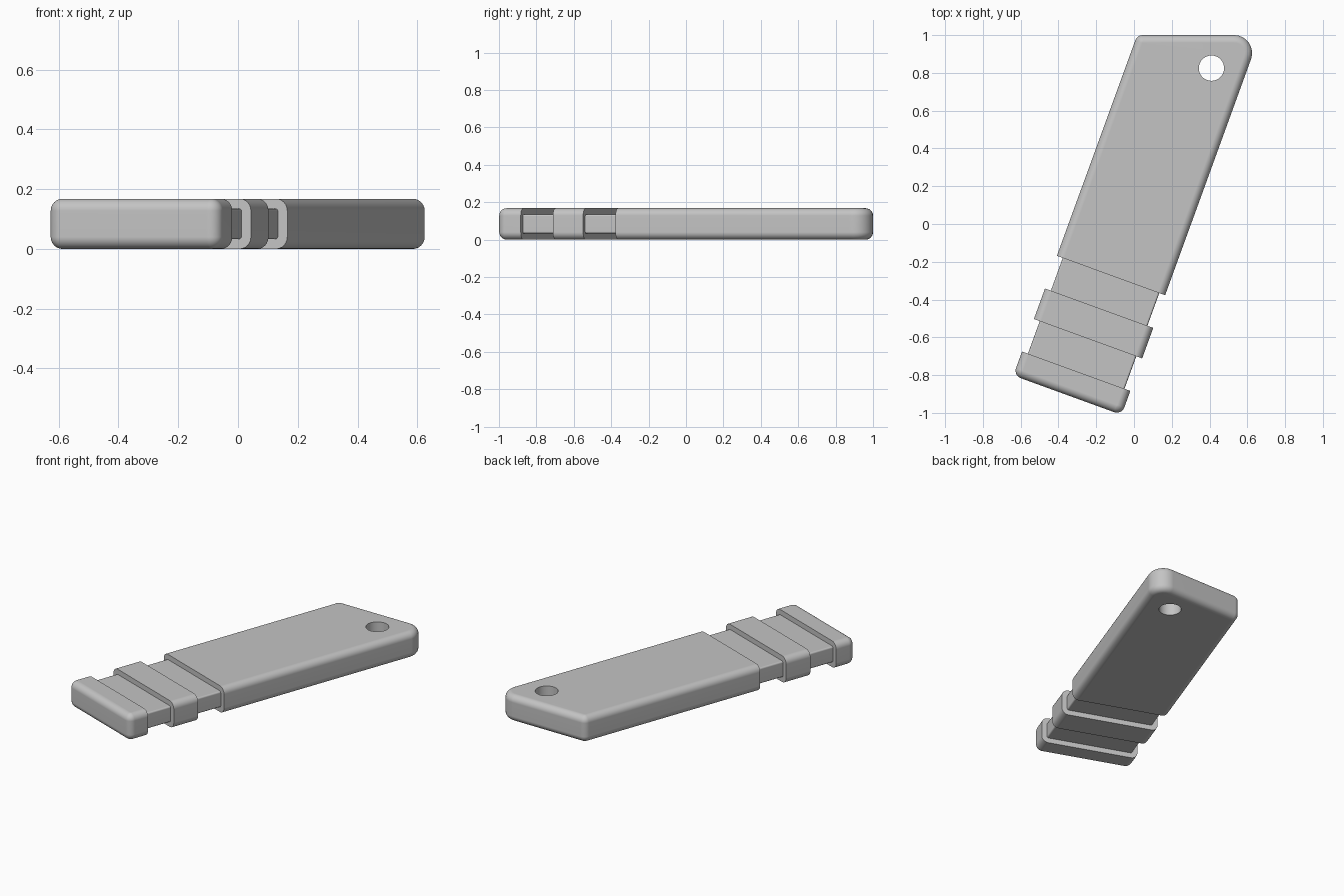
import bpy, bmesh, math
from mathutils import Vector

if "Cube" in bpy.data.objects:
    bpy.data.objects.remove(bpy.data.objects["Cube"], do_unlink=True)

TILT = math.radians(20)
ALONG = Vector((math.sin(TILT), math.cos(TILT), 0))    # length of the bar
ACROSS = Vector((math.cos(TILT), -math.sin(TILT), 0))  # width of the bar
HEIGHT = 0.168

grey = bpy.data.materials.new("light_grey")
grey.use_nodes = True
grey.diffuse_color = (0.55, 0.55, 0.55, 1)
grey.node_tree.nodes["Principled BSDF"].inputs["Base Color"].default_value = (0.55, 0.55, 0.55, 1)


def at(across, along):
    return ACROSS * across + ALONG * along


def rounded_outline(corners, radii, inset, z, steps=8):
    """Counter-clockwise outline with arc corners, shrunk by inset."""
    pts = []
    for i, (c, r) in enumerate(zip(corners, radii)):
        d_in = (c - corners[i - 1]).normalized()
        d_out = (corners[(i + 1) % len(corners)] - c).normalized()
        turn = d_in.angle(d_out)
        centre = c + (d_out - d_in).normalized() * (r / math.cos(turn / 2))
        start = math.atan2(-d_in.x, d_in.y)
        for k in range(steps + 1):
            a = start + turn * k / steps
            pts.append(centre + Vector((math.cos(a), math.sin(a), 0)) * (r - inset))
    return [Vector((p.x, p.y, z)) for p in pts]


def slab(corners, radii, z0, z1, rim, steps=6):
    """Plate with softly rounded top and bottom rims."""
    bm = bmesh.new()
    arc = [math.pi / 2 * k / steps for k in range(steps + 1)]
    levels = [(rim * (1 - math.sin(a)), z0 + rim * (1 - math.cos(a))) for a in arc]
    levels += [(d, z0 + z1 - z) for d, z in reversed(levels)]
    loops = [[bm.verts.new(p) for p in rounded_outline(corners, radii, d, z)]
             for d, z in levels]
    n = len(loops[0])
    for low, high in zip(loops, loops[1:]):
        for i in range(n):
            j = (i + 1) % n
            bm.faces.new((low[i], low[j], high[j], high[i]))
    bm.faces.new(loops[0][::-1])
    bm.faces.new(loops[-1])
    return bm


def cut(bm, along, keep_front):
    """Slice square across the bar and close the end."""
    res = bmesh.ops.bisect_plane(
        bm, geom=bm.verts[:] + bm.edges[:] + bm.faces[:], plane_co=ALONG * along,
        plane_no=ALONG, clear_outer=keep_front, clear_inner=not keep_front)
    edges = [e for e in res["geom_cut"] if isinstance(e, bmesh.types.BMEdge)]
    bmesh.ops.holes_fill(bm, edges=edges, sides=0)


def make(name, bm):
    bmesh.ops.recalc_face_normals(bm, faces=bm.faces[:])
    mesh = bpy.data.meshes.new(name)
    bm.to_mesh(mesh)
    bm.free()
    mesh.materials.append(grey)
    ob = bpy.data.objects.new(name, mesh)
    bpy.context.collection.objects.link(ob)
    return ob


def select(ob):
    bpy.ops.object.select_all(action='DESELECT')
    ob.select_set(True)
    bpy.context.view_layer.objects.active = ob


def finish(ob):
    select(ob)
    bpy.ops.object.shade_smooth_by_angle(angle=math.radians(35))
    mod = ob.modifiers.new("even_shading", 'WEIGHTED_NORMAL')
    mod.keep_sharp = True


# Outer shell outline: slanted bar with a squared-off back end
LEFT, RIGHT, FRONT = -0.326, 0.284, -0.972
outline = [at(LEFT, FRONT), at(RIGHT, FRONT), Vector((0.666, 1, 0)), Vector((0.017, 1, 0))]
radii = [0.042, 0.042, 0.095, 0.042]

# Shell pieces, separated by the two grooves
parts = {}
for name, start, end in (("front_cap", None, -0.837),
                         ("middle_collar", -0.654, -0.482),
                         ("handle", -0.298, None)):
    bm = slab(outline, radii, 0, HEIGHT, 0.04)
    if start is not None:
        cut(bm, start, False)
    if end is not None:
        cut(bm, end, True)
    parts[name] = make(name, bm)

# Keyring hole through the handle
bm = bmesh.new()
bmesh.ops.create_cone(bm, cap_ends=True, segments=48, radius1=0.067, radius2=0.067, depth=1)
cutter = make("hole_cutter", bm)
cutter.location = (0.41, 0.825, 0.08)
cutter.hide_render = True
handle = parts["handle"]
hole = handle.modifiers.new("hole", 'BOOLEAN')
hole.operation = 'DIFFERENCE'
hole.solver = 'EXACT'
hole.object = cutter
select(handle)
bpy.ops.object.modifier_apply(modifier="hole")
bpy.data.objects.remove(cutter, do_unlink=True)

# Slimmer core showing in the grooves
inset = 0.033
lo, hi = LEFT + inset, RIGHT - inset
core = [at(lo, -0.87), at(hi, -0.87), at(hi, -0.26), at(lo, -0.26)]
parts["core"] = make("core", slab(core, [0.011] * 4, inset, HEIGHT - inset, 0.01, 3))

for ob in parts.values():
    finish(ob)
